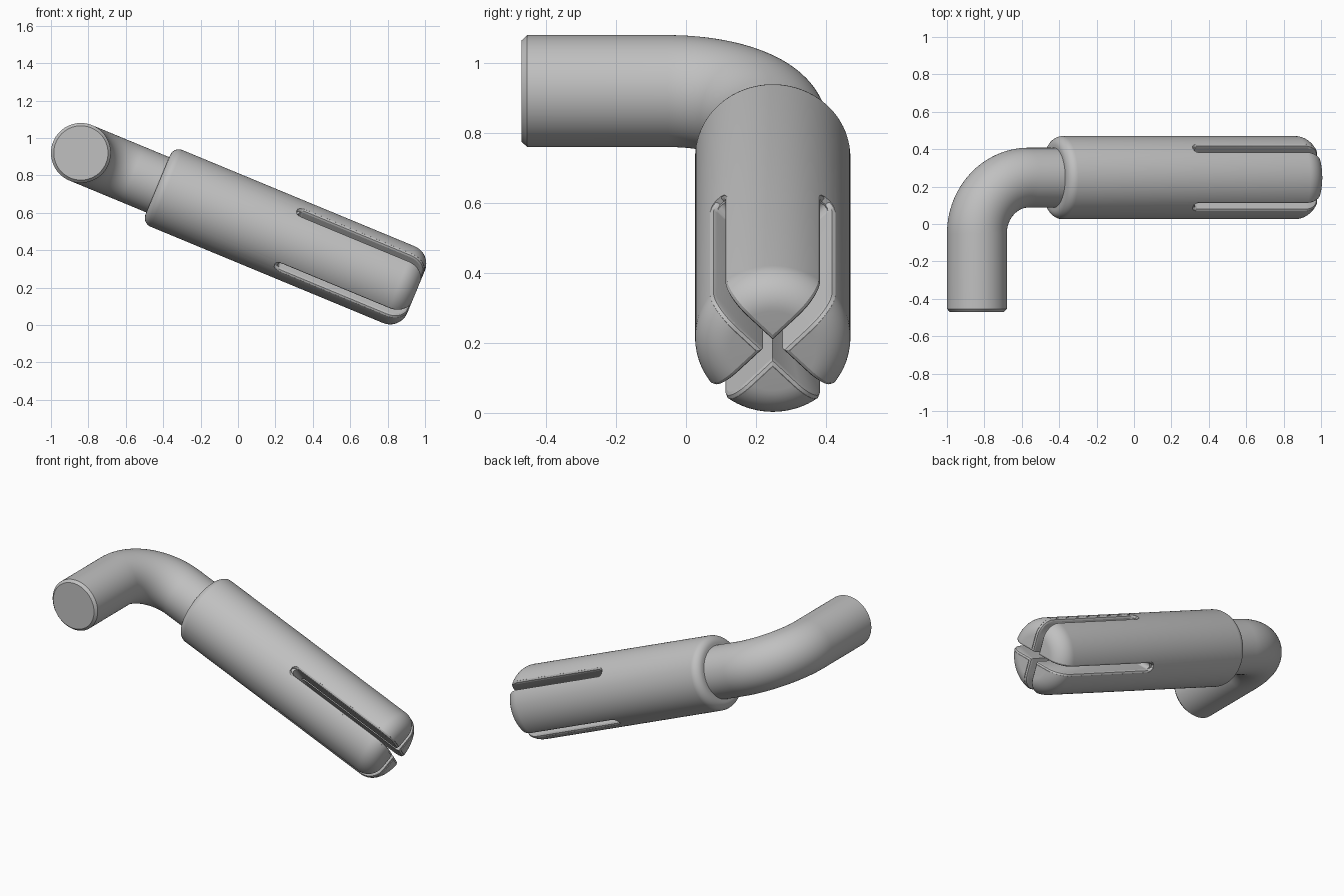
import bpy, bmesh, math
from mathutils import Vector

if "Cube" in bpy.data.objects:
    bpy.data.objects.remove(bpy.data.objects["Cube"])

A = math.radians(22.5)
D = Vector((math.cos(A), 0, -math.sin(A)))    # sleeve axis
N = Vector((math.sin(A), 0, math.cos(A)))     # square to the axis, upward
Y = Vector((0, 1, 0))
ORG = Vector((-0.84, 0.248, 0.92))            # where the two pipe axes cross
R, PIPE, BEND = 0.222, 0.16, 0.30
S0, S1, F0, F1 = 0.445, 1.94, 0.05, 0.10      # sleeve ends and edge rounding
SLOT, HALF, LIP = 1.20, 0.02, 0.014           # slot start, half width, lip size

grey = bpy.data.materials.new("light grey")
grey.diffuse_color = (0.53, 0.53, 0.53, 1)
grey.use_nodes = True
grey.node_tree.nodes["Principled BSDF"].inputs["Base Color"].default_value = grey.diffuse_color


def loft(name, loops):
    """Closed solid through a list of equal point loops."""
    bm = bmesh.new()
    rows = [[bm.verts.new(p) for p in loop] for loop in loops]
    n = len(rows[0])
    for a, b in zip(rows, rows[1:]):
        for i in range(n):
            bm.faces.new((a[i], a[(i + 1) % n], b[(i + 1) % n], b[i]))
    bm.faces.new(rows[0][::-1])
    bm.faces.new(rows[-1])
    bmesh.ops.recalc_face_normals(bm, faces=bm.faces)
    me = bpy.data.meshes.new(name)
    bm.to_mesh(me)
    bm.free()
    ob = bpy.data.objects.new(name, me)
    bpy.context.collection.objects.link(ob)
    me.materials.append(grey)
    return ob


def ring(c, t, r, n=96):
    u = N.cross(t)
    return [c + r * (math.cos(a) * u + math.sin(a) * N)
            for a in (2 * math.pi * (i + 0.5) / n for i in range(n))]


def smooth(ob):
    bpy.ops.object.select_all(action='DESELECT')
    bpy.context.view_layer.objects.active = ob
    ob.select_set(True)
    bpy.ops.object.shade_smooth_by_angle(angle=math.radians(32))


# bent pipe: chamfered end, straight, quarter bend, straight into sleeve
y_end = -0.47 - ORG.y
rings = [ring(ORG + Y * y_end, Y, PIPE - 0.015),
         ring(ORG + Y * (y_end + 0.016), Y, PIPE)]
centre = ORG - Y * BEND + D * BEND
for i in range(33):
    a = math.pi / 2 * i / 32
    c = centre - D * BEND * math.cos(a) + Y * BEND * math.sin(a)
    rings.append(ring(c, Y * math.cos(a) + D * math.sin(a), PIPE))
rings.append(ring(ORG + D * 0.6, D, PIPE))
smooth(loft("bent_pipe", rings))

# sleeve: cylinder with rounded rims, profile points are (s, r)
back = [(S0 + F0 - F0 * math.cos(a), R - F0 + F0 * math.sin(a))
        for a in (math.pi / 2 * i / 8 for i in range(9))]
nose = [(S1 - F1 + F1 * math.sin(a), R - F1 + F1 * math.cos(a))
        for a in (math.pi / 2 * i / 12 for i in range(13))]
sleeve = loft("slotted_sleeve", [ring(ORG + D * s, D, r) for s, r in back + nose])

# crossing slots: a deep slot with round end, plus a lip that follows the surface
cutters = []
for k, sign in enumerate((1, -1)):
    out = (Y + N * sign).normalized()         # lies in the slot plane
    side = D.cross(out)                       # across the slot
    shape = [(2.2, HALF), (2.2, -HALF)]
    shape += [(SLOT + HALF - HALF * math.cos(a), HALF * math.sin(a))
              for a in (-math.pi / 2 + math.pi * i / 10 for i in range(11))]
    cutters.append(loft(f"slot_cutter_{k}", [
        [ORG + D * s + side * w + out * h for s, w in shape] for h in (-0.4, 0.4)]))

    # path along one side, over the nose, and back: s, r, normal, width scale
    path = [(SLOT - LIP, R, 0, 0.35), (SLOT - LIP * 0.3, R, 0, 0.75),
            (SLOT + HALF, R, 0, 1)]
    path += [(s, r, math.pi / 2 * i / 12, 1) for i, (s, r) in enumerate(nose)]
    path += [(s, -r, math.pi - a, w) for s, r, a, w in path[::-1]]
    half = [(HALF + LIP * 1.25, 0.02), (HALF + LIP, -0.003),
            (HALF + LIP * 0.3, -0.003 - LIP * 0.3), (HALF, -0.003 - LIP)]
    section = half + [(-w, h) for w, h in half[::-1]]
    loops = []
    for s, r, a, w in path:
        nrm = D * math.sin(a) + out * math.cos(a)
        loops.append([ORG + D * s + out * r + side * x * w + nrm * h
                      for x, h in section])
    cutters.append(loft(f"lip_cutter_{k}", loops))

for c in cutters:
    c.hide_render = True
    m = sleeve.modifiers.new("cut", 'BOOLEAN')
    m.operation, m.solver, m.object = 'DIFFERENCE', 'EXACT', c
    bpy.context.view_layer.objects.active = sleeve
    bpy.ops.object.modifier_apply(modifier=m.name)
for c in cutters:
    bpy.data.objects.remove(c)
smooth(sleeve)
